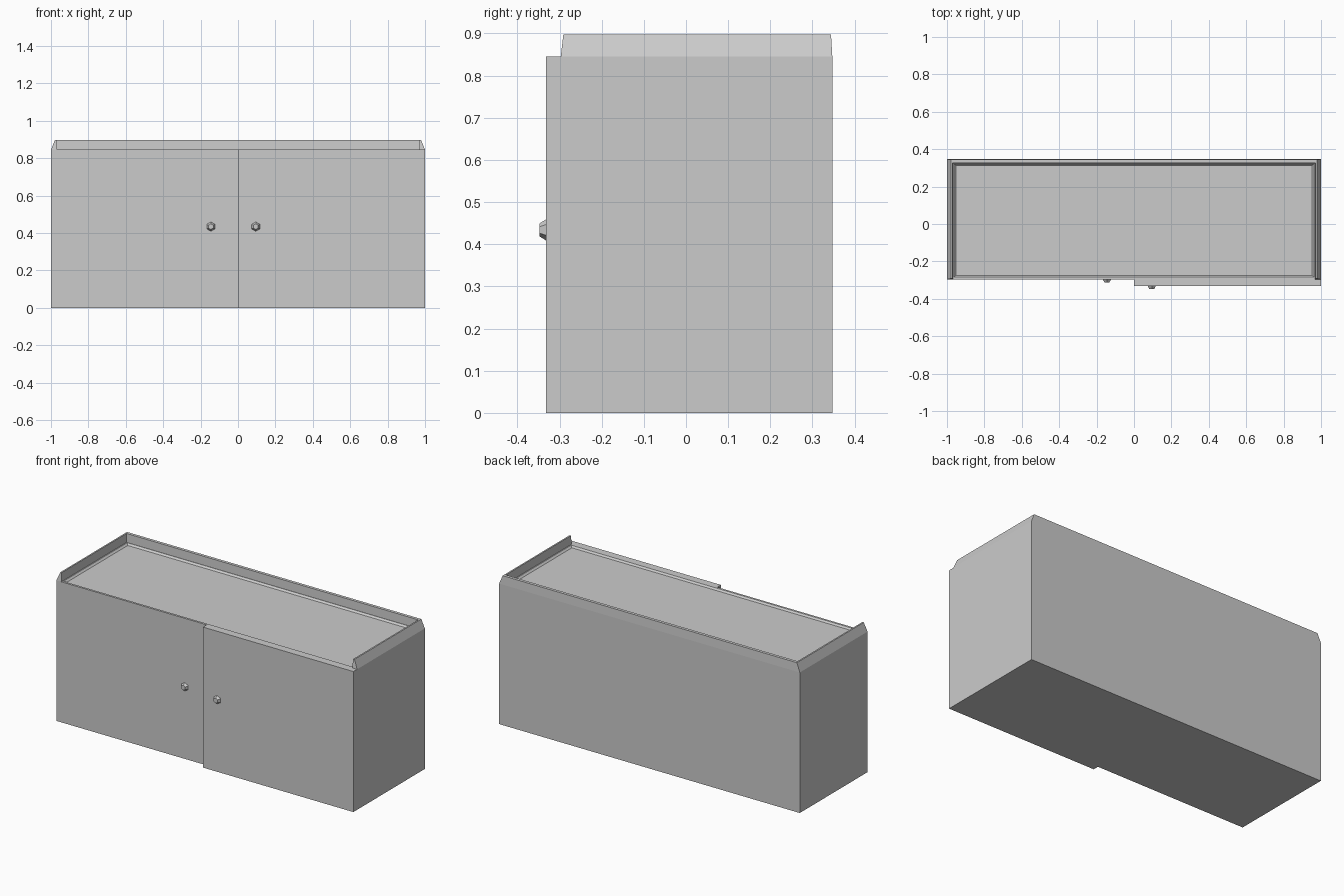
import bpy, bmesh
from math import pi
from mathutils import Matrix, Vector

if "Cube" in bpy.data.objects:
    bpy.data.objects.remove(bpy.data.objects["Cube"])

LEFT_Y, RIGHT_Y, BACK_Y = -0.297, -0.332, 0.347
TOP, RIM_TOP = 0.845, 0.897


def finish(name, bm):
    bmesh.ops.recalc_face_normals(bm, faces=bm.faces)
    mesh = bpy.data.meshes.new(name)
    bm.to_mesh(mesh)
    bm.free()
    obj = bpy.data.objects.new(name, mesh)
    bpy.context.collection.objects.link(obj)
    return obj


def box_bm(lo, hi):
    lo, hi = Vector(lo), Vector(hi)
    bm = bmesh.new()
    bmesh.ops.create_cube(bm, size=1, matrix=Matrix.Translation((lo + hi) / 2)
                          @ Matrix.Diagonal((*(hi - lo), 1)))
    return bm


# Cabinet body with a shallow recessed top panel
body = box_bm((-1, LEFT_Y + 0.01, 0), (1, BACK_Y, TOP))
body.faces.ensure_lookup_table()
top = max(body.faces, key=lambda f: f.calc_center_median().z)


def inset_top(half_x, front, back, z):
    bmesh.ops.inset_individual(body, faces=[top], thickness=0.01)
    for v in top.verts:
        v.co = (half_x if v.co.x > 0 else -half_x, back if v.co.y > 0 else front, z)


inset_top(0.962, LEFT_Y + 0.013, 0.322, TOP)
inset_top(0.952, LEFT_Y + 0.022, 0.312, TOP - 0.01)
finish("cabinet_body", body)

# Sliding doors: the right one runs in front of the left one
finish("left_door", box_bm((-1, LEFT_Y, 0), (0, LEFT_Y + 0.01, TOP)))
finish("right_door", box_bm((0, RIGHT_Y, 0), (1, LEFT_Y + 0.01, TOP)))

# Three-sided raised rim, lofted around a U-shaped path
# each profile point: half width, front, back, height
profile = [(1.0, -0.297, BACK_Y, TOP), (0.979, -0.291, 0.344, RIM_TOP),
           (0.97, -0.291, 0.326, RIM_TOP), (0.968, -0.297, 0.324, TOP)]
bm = bmesh.new()
rails = [[bm.verts.new(p) for p in ((-x, f, z), (-x, b, z), (x, b, z), (x, f, z))]
         for x, f, b, z in profile]
for i in range(4):
    a, b = rails[i], rails[(i + 1) % 4]
    for j in range(3):
        bm.faces.new((a[j], a[j + 1], b[j + 1], b[j]))
for end in (0, 3):
    bm.faces.new([r[end] for r in rails])
finish("top_rim", bm)

# Faceted door knobs
for name, x, y in (("left_knob", -0.145, LEFT_Y), ("right_knob", 0.095, RIGHT_Y)):
    bm = bmesh.new()
    bmesh.ops.create_cone(bm, cap_ends=True, segments=6, radius1=0.025, radius2=0.015, depth=0.016,
                          matrix=Matrix.Translation((x, y - 0.008, 0.434))
                          @ Matrix.Rotation(pi / 2, 4, 'X'))
    finish(name, bm)
